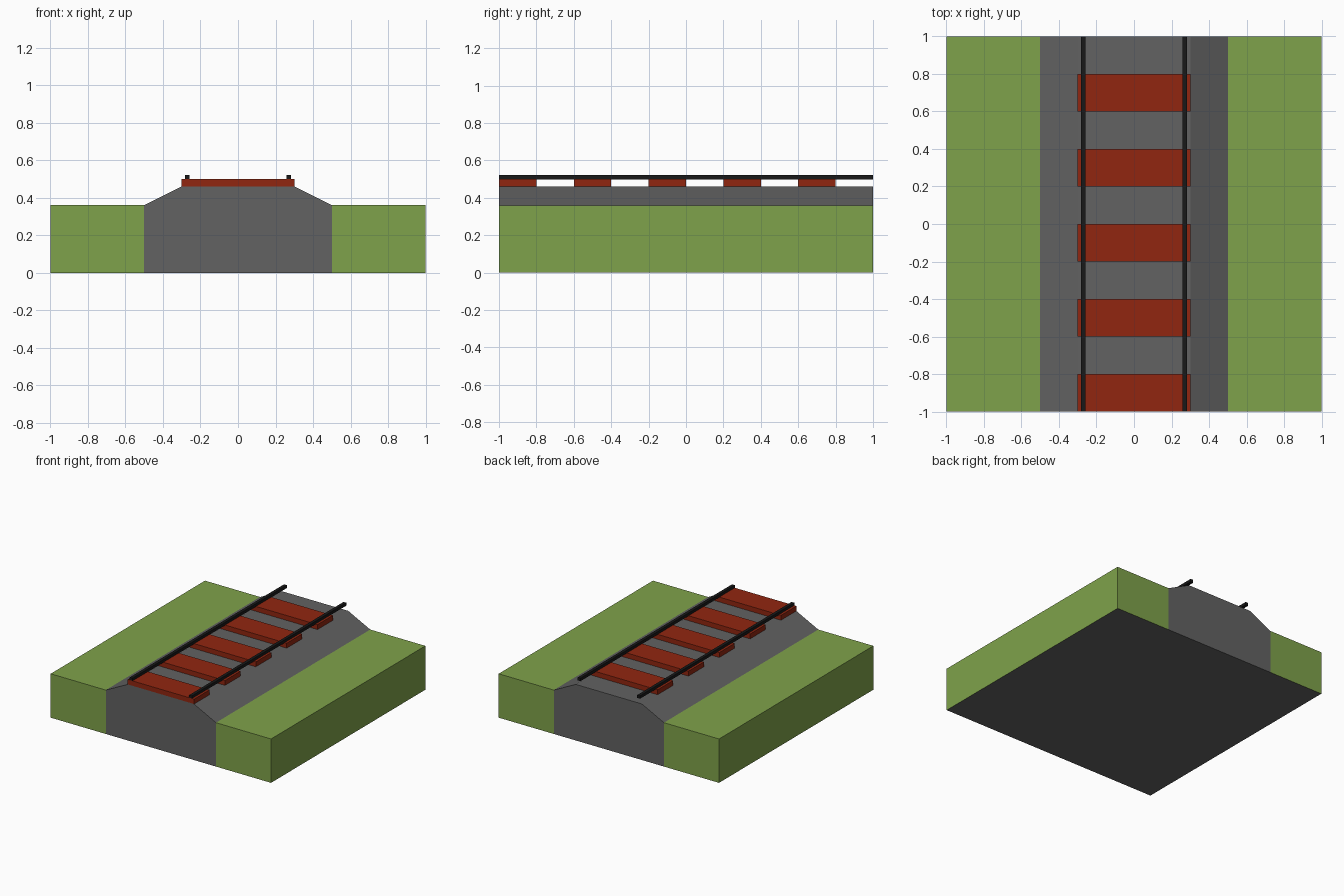
import bpy, bmesh

if "Cube" in bpy.data.objects:
    bpy.data.objects.remove(bpy.data.objects["Cube"])


def material(name, color):
    m = bpy.data.materials.new(name)
    m.diffuse_color = (*color, 1)
    m.use_nodes = True
    m.node_tree.nodes["Principled BSDF"].inputs["Base Color"].default_value = m.diffuse_color
    return m


GRAVEL = material("gravel", (0.122, 0.122, 0.122))
GRASS = material("grass", (0.212, 0.361, 0.069))
WOOD = material("wood", (0.283, 0.019, 0.005))
STEEL = material("steel", (0.009, 0.009, 0.009))


def add_object(name, bm, *mats):
    mesh = bpy.data.meshes.new(name)
    bm.to_mesh(mesh)
    bm.free()
    for m in mats:
        mesh.materials.append(m)
    obj = bpy.data.objects.new(name, mesh)
    bpy.context.collection.objects.link(obj)
    return obj


def box(name, x, y, z, mat):
    """Box from (min, max) pairs."""
    bm = bmesh.new()
    bmesh.ops.create_cube(bm, size=1)
    for v in bm.verts:
        v.co = [lo + (c + 0.5) * (hi - lo) for c, (lo, hi) in zip(v.co, (x, y, z))]
    return add_object(name, bm, mat)


# Embankment: grass verge, gravel bed, grass verge as closed cross-sections swept along y
GROUND, BED = 0.36, 0.46
sections = [
    [(-1, 0), (-0.5, 0), (-0.5, GROUND), (-1, GROUND)],
    [(-0.5, 0), (0.5, 0), (0.5, GROUND), (0.3, BED), (-0.3, BED), (-0.5, GROUND)],
    [(0.5, 0), (1, 0), (1, GROUND), (0.5, GROUND)],
]
bm = bmesh.new()
for section in sections:
    front = bm.faces.new([bm.verts.new((x, -1, z)) for x, z in section])
    swept = bmesh.ops.extrude_face_region(bm, geom=[front], use_keep_orig=True)["geom"]
    bmesh.ops.translate(bm, vec=(0, 2, 0),
                        verts=[v for v in swept if isinstance(v, bmesh.types.BMVert)])

# Drop the hidden walls between the sections and weld them together
bm.normal_update()
walls = [f for f in bm.faces
         if all(abs(abs(v.co.x) - 0.5) < 1e-4 for v in f.verts)
         and abs(f.normal.x) > 0.9]
bmesh.ops.delete(bm, geom=walls, context="FACES")
bmesh.ops.remove_doubles(bm, verts=bm.verts, dist=1e-4)
bmesh.ops.recalc_face_normals(bm, faces=bm.faces)

# Grass on the verges only, the underside stays gravel
for f in bm.faces:
    if abs(f.calc_center_median().x) > 0.5 and f.normal.z > -0.5:
        f.material_index = 1
add_object("embankment", bm, GRAVEL, GRASS)

# Wooden sleepers
for i in range(5):
    y = -1 + 0.4 * i
    box(f"sleeper_{i + 1}", (-0.302, 0.302), (y, y + 0.2), (BED, 0.5), WOOD)

# Steel rails
for side, x in (("left", -0.27), ("right", 0.27)):
    box(f"rail_{side}", (x - 0.0125, x + 0.0125), (-1, 1), (0.498, 0.522), STEEL)
